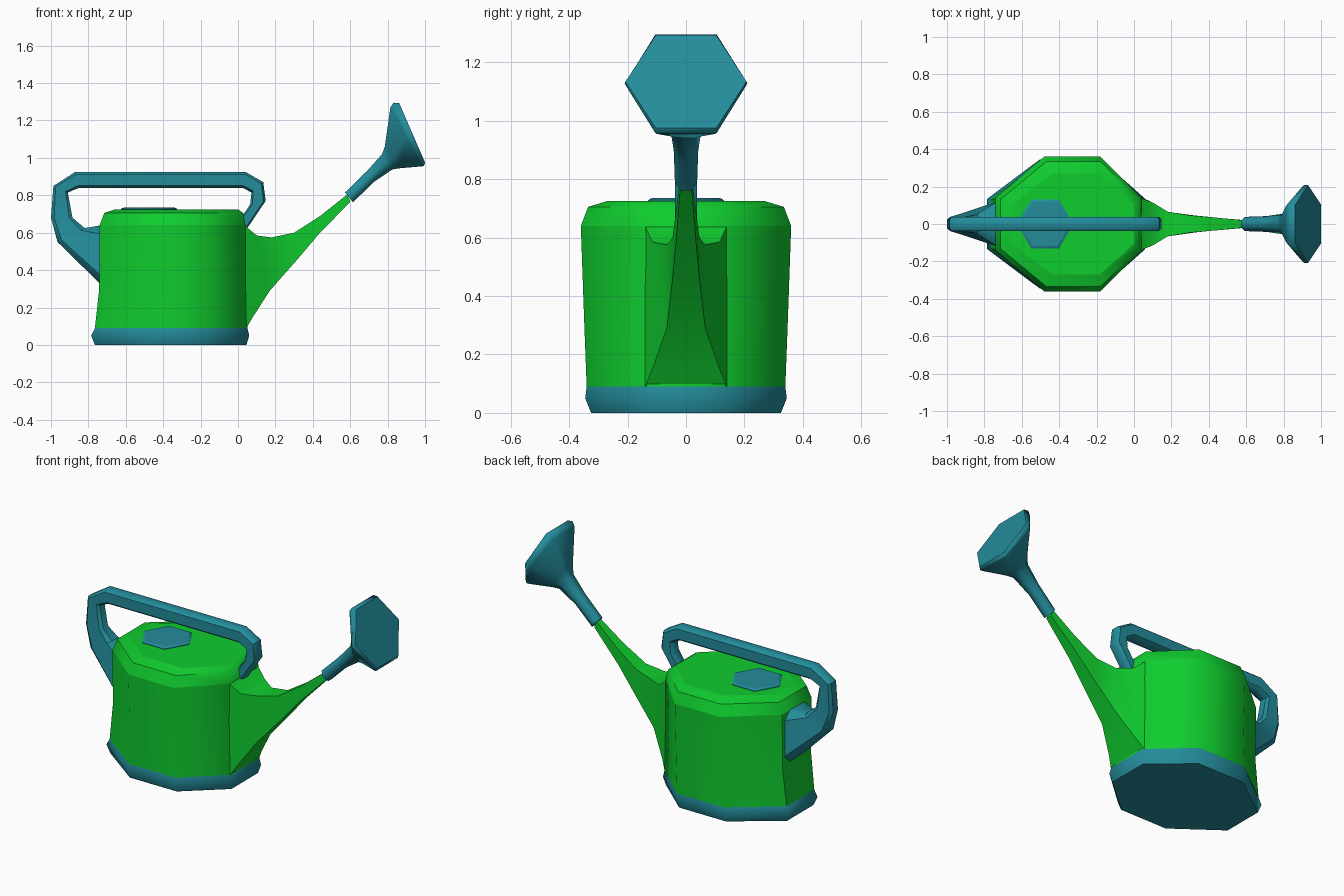
import bpy
import bmesh
import math
from mathutils import Vector

cube = bpy.data.objects.get("Cube")
if cube:
    bpy.data.objects.remove(cube, do_unlink=True)


def make_material(name, color):
    m = bpy.data.materials.new(name)
    m.use_nodes = True
    m.diffuse_color = (*color, 1)
    m.node_tree.nodes["Principled BSDF"].inputs["Base Color"].default_value = (*color, 1)
    return m


green = make_material("bright_green", (0.005, 0.61, 0.028))
teal = make_material("teal", (0.017, 0.265, 0.33))


def mirrored(half):
    """Complete a half section, given as (across, side) pairs, on the -y side."""
    return half + [(t, -s) for t, s in reversed(half) if s]


# Cross-sections: first value runs from point a to point b, second scales the half width
OCTAGON = mirrored([(0, 0.39), (0.333, 1), (0.72, 1), (1, 0.39)])
POINTED_HEX = mirrored([(0, 0), (0.25, 1), (0.75, 1), (1, 0)])
FLAT_HEX = mirrored([(0, 0.5), (0.5, 1), (1, 0.5)])
QUAD = mirrored([(0, 1), (1, 1)])
CHAMFERED = mirrored([(0, 0.6), (0.15, 1), (0.85, 1), (1, 0.6)])


def loft(name, section, rings, material, smooth_angle=50, start=True, end=True):
    """Skin a section along rings of (a, b, half width), with a and b in the xz plane."""
    bm = bmesh.new()
    loops = []
    for a, b, w in rings:
        a, b = Vector((a[0], 0, a[1])), Vector((b[0], 0, b[1]))
        loops.append([bm.verts.new(a.lerp(b, t) + Vector((0, s * w, 0))) for t, s in section])
    n = len(section)
    for low, high in zip(loops, loops[1:]):
        for i in range(n):
            j = (i + 1) % n
            bm.faces.new((low[i], low[j], high[j], high[i])).smooth = True
    caps = []
    if start:
        caps.append(bm.faces.new(loops[0]))
    if end:
        caps.append(bm.faces.new(loops[-1]))
    bmesh.ops.recalc_face_normals(bm, faces=bm.faces)
    for e in bm.edges:
        e.smooth = e.calc_face_angle(math.pi) < math.radians(smooth_angle)
    for f in caps:
        for e in f.edges:
            e.smooth = False
    mesh = bpy.data.meshes.new(name)
    bm.to_mesh(mesh)
    bm.free()
    mesh.materials.append(material)
    obj = bpy.data.objects.new(name, mesh)
    bpy.context.collection.objects.link(obj)
    return obj


def level(z, x0, x1, w):
    return (x0, z), (x1, z), w


# Tank: foot, walls and rounded shoulder
foot_top = level(0.09, -0.765, 0.05, 0.34)
wall_top = level(0.64, -0.74, 0.04, 0.36)
loft("foot", OCTAGON, [
    level(0, -0.765, 0.045, 0.325),
    level(0.05, -0.785, 0.06, 0.345),
    foot_top], teal)
loft("tank_wall", OCTAGON, [
    foot_top,
    level(0.3, -0.742, 0.042, 0.348),
    wall_top], green, start=False, end=False)
loft("tank_shoulder", OCTAGON, [
    wall_top,
    level(0.705, -0.715, 0.028, 0.335),
    level(0.725, -0.655, 0.0, 0.27)], green, start=False)

# Filler cap
loft("filler_cap", POINTED_HEX, [
    level(0.71, -0.625, -0.325, 0.13),
    level(0.728, -0.625, -0.325, 0.13),
    level(0.735, -0.61, -0.34, 0.118)], teal, 30)

# Spout, each ring from underside to upper side
loft("spout", QUAD, [
    ((0.045, 0.09), (0.035, 0.64), 0.14),
    ((0.08, 0.15), (0.1, 0.585), 0.115),
    ((0.17, 0.29), (0.18, 0.575), 0.066),
    ((0.32, 0.46), (0.3, 0.6), 0.046),
    ((0.43, 0.59), (0.44, 0.69), 0.034),
    ((0.6, 0.765), (0.585, 0.805), 0.02)], green)

# Sprinkler: sleeve flaring into a hexagonal rose
loft("sprinkler", FLAT_HEX, [
    ((0.572, 0.815), (0.615, 0.762), 0.038),
    ((0.69, 0.93), (0.722, 0.868), 0.042),
    ((0.77, 1.02), (0.825, 0.938), 0.055),
    ((0.785, 1.06), (0.86, 0.944), 0.08),
    ((0.815, 1.27), (0.985, 0.955), 0.2),
    ((0.832, 1.295), (0.995, 0.958), 0.21),
    ((0.862, 1.293), (1.0, 0.975), 0.207)], teal, 62)

# Handle, each ring from outer to inner side, rear mount to shoulder
BAR = 0.038
loft("handle", CHAMFERED, [
    ((-0.73, 0.32), (-0.73, 0.64), 0.12),
    ((-0.965, 0.55), (-0.82, 0.625), 0.05),
    ((-1.0, 0.68), (-0.885, 0.68), BAR),
    ((-0.987, 0.85), (-0.91, 0.815), BAR),
    ((-0.87, 0.925), (-0.85, 0.84), BAR),
    ((0.04, 0.925), (0.025, 0.84), BAR),
    ((0.135, 0.87), (0.072, 0.815), BAR),
    ((0.148, 0.77), (0.065, 0.75), BAR),
    ((0.04, 0.61), (0.01, 0.67), BAR)], teal, 40)
